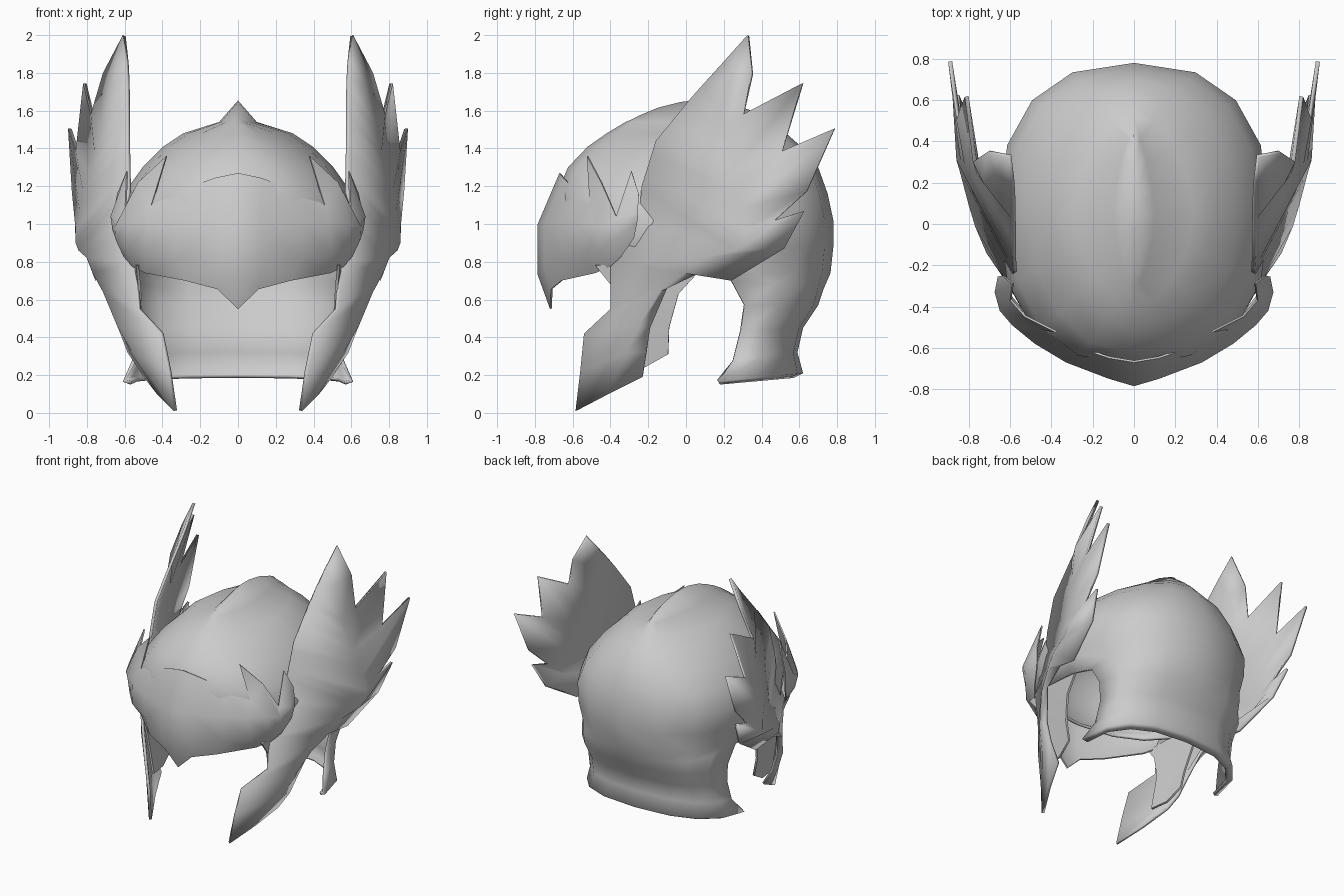
import bpy, bmesh, math
from mathutils import Vector

cube = bpy.data.objects.get("Cube")
if cube:
    bpy.data.objects.remove(cube, do_unlink=True)

steel = bpy.data.materials.new("plain_grey")
steel.use_nodes = True
GREY = (0.6, 0.6, 0.6, 1)
steel.diffuse_color = GREY
steel.node_tree.nodes["Principled BSDF"].inputs["Base Color"].default_value = GREY


def finish(name, bm, thickness, mirror=False, angle=60):
    """Weld, face outward, thicken inward, shade."""
    bmesh.ops.remove_doubles(bm, verts=bm.verts, dist=0.001)
    bmesh.ops.dissolve_degenerate(bm, edges=bm.edges, dist=0.001)
    bmesh.ops.recalc_face_normals(bm, faces=bm.faces)
    hub = Vector((0, 0.05, 0.9))
    out = sum(f.normal.dot(f.calc_center_median() - hub) * f.calc_area() for f in bm.faces)
    if out < 0:
        bmesh.ops.reverse_faces(bm, faces=bm.faces)
    mesh = bpy.data.meshes.new(name)
    bm.to_mesh(mesh)
    bm.free()
    mesh.materials.append(steel)
    ob = bpy.data.objects.new(name, mesh)
    bpy.context.collection.objects.link(ob)
    bpy.ops.object.select_all(action="DESELECT")
    ob.select_set(True)
    bpy.context.view_layer.objects.active = ob
    if mirror:
        m = ob.modifiers.new("Mirror", "MIRROR")
        m.use_clip = True
        bpy.ops.object.modifier_apply(modifier=m.name)
    s = ob.modifiers.new("Shell", "SOLIDIFY")
    s.thickness = thickness
    s.offset = -1
    bpy.ops.object.modifier_apply(modifier=s.name)
    bpy.ops.object.shade_smooth_by_angle(angle=math.radians(angle))
    return ob


def loft(bm, rows, closed=False):
    """Bridge consecutive rows of points with faces."""
    vs = [[bm.verts.new(p) for p in row] for row in rows]
    for a, b in zip(vs, vs[1:]):
        n = len(a)
        for i in range(n if closed else n - 1):
            j = (i + 1) % n
            bm.faces.new((a[i], a[j], b[j], b[i]))


def oval(t, e=0.82):
    """Sine and cosine of a squarish oval; a larger e makes it more pointed."""
    return [math.copysign(abs(v) ** e, v)
            for v in (round(math.sin(t), 6), round(math.cos(t), 6))]


# Dome: oval rings, more pointed towards the narrow centre ridge
SEG, YC = 16, 0.05


def ring(z, half, front, back):
    pts = []
    for i in range(SEG):
        s, c = oval(2 * math.pi * i / SEG, 0.82 + 2 * max(0, z - 1.05) ** 2)
        y = YC + c * ((back - YC) if c > 0 else (YC - front))
        h = z
        if half == 0:
            h -= 0.75 * (y - 0.08) ** 2
        elif z < 0.75:
            h += 0.1 * max(0, -c)
        pts.append((half * s, y, h))
    return pts


bm = bmesh.new()
loft(bm, [ring(*r) for r in (
    (0.74, 0.605, -0.60, 0.765), (0.88, 0.645, -0.65, 0.78), (1.02, 0.655, -0.68, 0.78),
    (1.16, 0.605, -0.685, 0.75), (1.30, 0.505, -0.625, 0.70), (1.41, 0.395, -0.52, 0.61),
    (1.48, 0.29, -0.42, 0.53), (1.54, 0.10, -0.32, 0.45), (1.655, 0, -0.29, 0.43))], True)

# Flared neck guard with a turned-in lip continues from the rear half of the rim
guard = []
for zb, zf, half, front, back in (
        (0.74, 0.74, 0.605, 0.05, 0.765), (0.66, 0.70, 0.585, 0.24, 0.73),
        (0.57, 0.57, 0.57, 0.31, 0.70), (0.45, 0.43, 0.55, 0.29, 0.62),
        (0.32, 0.28, 0.56, 0.25, 0.59), (0.21, 0.165, 0.61, 0.17, 0.62),
        (0.185, 0.15, 0.57, 0.18, 0.57)):
    row = []
    for i in range(SEG // 2 + 1):
        s, c = oval(math.pi * (i / (SEG / 2) - 0.5))
        row.append((half * s, front + (back - front) * c, zf + (zb - zf) * c))
    guard.append(row)
loft(bm, guard)
finish("helmet_dome", bm, 0.02, angle=120)

# Visor: columns of four points from the middle round to the side, notched on top
bm = bmesh.new()
loft(bm, [
    [(0, -.67, 1.27), (0, -.785, 1.0), (0, -.785, .73), (0, -.72, .55)],
    [(.12, -.65, 1.245), (.12, -.75, 1.0), (.12, -.75, .77), (.11, -.715, .655)],
    [(.30, -.59, 1.18), (.33, -.67, 1.0), (.33, -.65, .81), (.28, -.66, .70)],
    [(.46, -.51, 1.10), (.48, -.58, 1.0), (.50, -.56, .84), (.49, -.48, .74)],
    [(.53, -.45, 1.22), (.59, -.49, 1.0), (.59, -.46, .86), (.56, -.40, .775)],
    [(.60, -.37, 1.04), (.65, -.42, .99), (.645, -.39, .91), (.605, -.345, .825)],
    [(.59, -.29, 1.28), (.675, -.33, 1.04), (.665, -.31, .97), (.645, -.275, .925)],
    [(.64, -.25, 1.16), (.66, -.255, 1.06), (.66, -.255, 1.03), (.655, -.26, 1.0)]])
tip = [bm.verts.new(p) for p in ((.46, -.51, 1.10), (.38, -.525, 1.36), (.53, -.45, 1.22))]
bm.faces.new(tip)
finish("visor", bm, 0.01, mirror=True)

# Wings: front edge, bulged spine and feathered rear edge, from chin to tip
front = [(.34, -.585, .01), (.37, -.56, .22), (.41, -.54, .42), (.53, -.40, .55),
         (.55, -.40, .80), (.59, -.25, 1.02), (.585, -.235, 1.2)]
spine = [(.43, -.41, .10), (.56, -.32, .32), (.64, -.25, .46), (.715, -.14, .64),
         (.77, -.01, .74), (.80, .09, .82), (.845, .26, .86)]
rear = [(.50, -.23, .19), (.585, -.21, .32), (.635, -.19, .45), (.695, -.10, .66),
        (.73, .07, .74), (.755, .24, .70), (.82, .52, .87)]
feathers = [(.865, .625, 1.065), (.85, .47, 1.02), (.88, .64, 1.175), (.90, .785, 1.505),
            (.86, .505, 1.385), (.82, .615, 1.745), (.78, .30, 1.58), (.715, .345, 1.8),
            (.61, .325, 2.0)]
upper_spine = [(.86, .31, .90), (.86, .31, .97), (.84, .30, 1.08), (.82, .28, 1.17),
               (.79, .25, 1.28), (.76, .24, 1.38), (.73, .20, 1.52), (.67, .24, 1.75),
               (.61, .325, 2.0)]
upper_front = [Vector((.585, -.235, 1.2)).lerp((.59, -.16, 1.44), k / 4) for k in range(1, 5)]
upper_front += [(.59, -.07, 1.55), (.59, .02, 1.66), (.59, .1, 1.75), (.595, .2, 1.86),
                (.61, .325, 2.0)]
bm = bmesh.new()
loft(bm, list(zip(front + upper_front, spine + upper_spine, rear + feathers)))
finish("side_wings", bm, 0.02, mirror=True, angle=100)

# Inner cheek plates behind the wings
bm = bmesh.new()
loft(bm, [
    [(.54, -.48, .78), (.57, -.2, .80), (.59, .07, .75)],
    [(.53, -.40, .68), (.555, -.2, .66), (.57, -.04, .63)],
    [(.52, -.36, .52), (.53, -.2, .48), (.54, -.09, .45)],
    [(.47, -.36, .24), (.49, -.22, .24), (.51, -.095, .31)]])
finish("cheek_plates", bm, 0.015, mirror=True)
